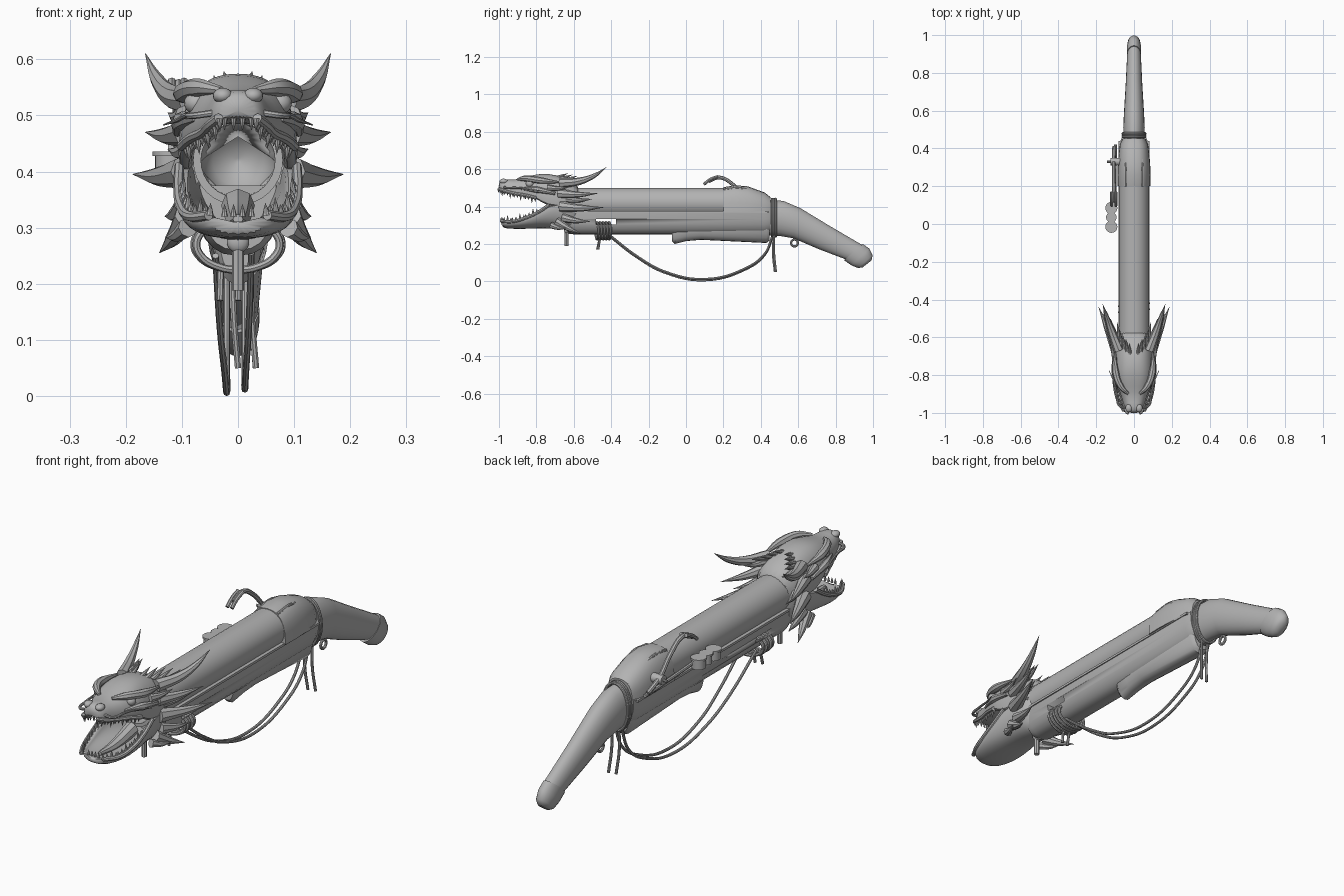
import bpy, bmesh, math
from mathutils import Vector, Matrix

cube = bpy.data.objects.get("Cube")
if cube:
    bpy.data.objects.remove(cube, do_unlink=True)

grey = bpy.data.materials.new("plain_grey")
grey.use_nodes = True
grey.diffuse_color = (0.45, 0.45, 0.45, 1)
grey.node_tree.nodes["Principled BSDF"].inputs["Base Color"].default_value = (0.45, 0.45, 0.45, 1)


def finish(name, mesh, angle=40):
    mesh.materials.clear()
    mesh.materials.append(grey)
    mesh.shade_smooth()
    mesh.set_sharp_from_angle(angle=math.radians(angle))
    ob = bpy.data.objects.new(name, mesh)
    bpy.context.collection.objects.link(ob)
    return ob


def from_bm(name, bm, angle=40):
    bmesh.ops.recalc_face_normals(bm, faces=bm.faces)
    mesh = bpy.data.meshes.new(name)
    bm.to_mesh(mesh)
    bm.free()
    return finish(name, mesh, angle)


def loft(name, rings, angle=40, subdiv=0):
    bm = bmesh.new()
    rows = [[bm.verts.new(p) for p in r] for r in rings]
    n = len(rows[0])
    for a, b in zip(rows, rows[1:]):
        for i in range(n):
            j = (i + 1) % n
            bm.faces.new((a[i], a[j], b[j], b[i]))
    bm.faces.new(rows[0])
    bm.faces.new(rows[-1])
    ob = from_bm(name, bm, angle)
    if subdiv:
        ob.modifiers.new("smooth", "SUBSURF").levels = subdiv
    return ob


def power(v, e=2.5):
    return math.copysign(abs(v) ** (2 / e), v)


def arch(y, w, edge, crown, inner=None, n=12):
    """Half-round section from its edge height to its crown, hollow if inner is given."""
    angles = [math.pi * i / n for i in range(n + 1)]
    pts = [Vector((w * power(math.cos(a)), y, edge + (crown - edge) * power(math.sin(a)))) for a in angles]
    if inner is not None:
        pts += [Vector((0.78 * w * math.cos(a), y, edge + (crown - edge) * inner * math.sin(a)))
                for a in reversed(angles)]
    return pts


def oval(ty, tz, by, bz, w, n=20):
    """Closed section spanning a top point and a bottom point."""
    top, bot = Vector((0, ty, tz)), Vector((0, by, bz))
    mid, half = (top + bot) / 2, (top - bot) / 2
    return [mid + half * math.sin(a) + Vector((w * math.cos(a), 0, 0))
            for a in (2 * math.pi * i / n for i in range(n))]


def tube(name, pts, radius, taper=None, cyclic=False, sides=2):
    """Round strand through points, with optional radius factor per point."""
    cu = bpy.data.curves.new(name, "CURVE")
    cu.dimensions = "3D"
    cu.bevel_depth, cu.bevel_resolution = radius, sides
    cu.resolution_u, cu.use_fill_caps = 6, True
    sp = cu.splines.new("BEZIER")
    sp.bezier_points.add(len(pts) - 1)
    sp.use_cyclic_u = cyclic
    for i, (bp, p) in enumerate(zip(sp.bezier_points, pts)):
        bp.co = p
        bp.handle_left_type = bp.handle_right_type = "AUTO"
        bp.radius = taper[i] if taper else 1
    tmp = bpy.data.objects.new(name + "_path", cu)
    bpy.context.collection.objects.link(tmp)
    bpy.context.view_layer.update()
    mesh = bpy.data.meshes.new_from_object(tmp.evaluated_get(bpy.context.evaluated_depsgraph_get()))
    bpy.data.objects.remove(tmp)
    return finish(name, mesh)


def spike(name, base, tip, r, lift=0.0):
    base, tip = Vector(base), Vector(tip)
    mid = (base + tip) / 2 - Vector((0, 0, lift))
    return tube(name, [base, mid, tip], r, [1, 0.6, 0.03])


def ball(name, pos, size):
    bm = bmesh.new()
    bmesh.ops.create_uvsphere(bm, u_segments=16, v_segments=10, radius=1,
                              matrix=Matrix.LocRotScale(Vector(pos), None, Vector(size)))
    return from_bm(name, bm)


def box(name, lo, hi):
    lo, hi = Vector(lo), Vector(hi)
    bm = bmesh.new()
    bmesh.ops.create_cube(bm, size=1, matrix=Matrix.LocRotScale((lo + hi) / 2, None, hi - lo))
    return from_bm(name, bm)


def disc(name, pos, r, depth, axis):
    bm = bmesh.new()
    rot = Matrix.Rotation(math.pi / 2, 4, axis) if axis else Matrix()
    bmesh.ops.create_cone(bm, cap_ends=True, segments=20, radius1=r, radius2=r, depth=depth,
                          matrix=Matrix.Translation(pos) @ rot)
    return from_bm(name, bm)


# Barrel, turned with an open bore
prof = [(0.2, 0.08), (-0.7, 0.08), (-0.7, 0.066), (-0.5, 0.064), (-0.46, 0.045), (-0.44, 0.004)]
loft("barrel", [[Vector((r * math.cos(a), y, 0.42 + r * math.sin(a)))
                 for a in (math.tau * i / 32 for i in range(32))] for y, r in prof])

# Stock, with a slot for the cord
stock = loft("stock", [arch(y, w, 0.375, z) for y, w, z in
                       [(-0.63, 0.068, 0.26), (-0.6, 0.076, 0.25), (0.42, 0.078, 0.25), (0.452, 0.068, 0.26)]])
cutter = box("slot_cutter", (-0.2, -0.48, 0.305), (0.2, -0.375, 0.332))
cutter.hide_render = True
cutter.hide_set(True)
cut = stock.modifiers.new("slot", "BOOLEAN")
cut.object, cut.solver = cutter, "EXACT"
loft("lower_housing", [arch(y, w, 0.32, z) for y, w, z in
                       [(-0.075, 0.035, 0.215), (-0.06, 0.045, 0.2), (0.0, 0.05, 0.215),
                        (0.08, 0.052, 0.222), (0.43, 0.056, 0.205), (0.447, 0.045, 0.22)]])
box("stock_rail", (-0.081, -0.6, 0.365), (0.081, 0.44, 0.375))

# Breech block and its ridges
loft("breech_block", [arch(y, w, 0.37, z) for y, w, z in
                      [(0.2, 0.086, 0.503), (0.26, 0.088, 0.514), (0.33, 0.085, 0.508),
                       (0.42, 0.075, 0.475), (0.452, 0.06, 0.45)]])
for s in (-1, 1):
    tube("breech_ridge", [(s * 0.045, 0.2, 0.49), (s * 0.045, 0.3, 0.496), (s * 0.035, 0.45, 0.435)], 0.006)

# Grip and end cap
loft("grip", [oval(*r) for r in
              [(0.44, 0.435, 0.44, 0.245, 0.054), (0.52, 0.43, 0.5, 0.243, 0.057), (0.61, 0.392, 0.575, 0.23, 0.053),
               (0.77, 0.295, 0.71, 0.172, 0.044), (0.955, 0.187, 0.855, 0.117, 0.036)]], 60)
loft("grip_cap", [oval(*r) for r in
                  [(0.945, 0.2, 0.845, 0.113, 0.038), (0.98, 0.175, 0.885, 0.085, 0.038),
                   (0.998, 0.14, 0.92, 0.071, 0.033), (0.992, 0.112, 0.945, 0.075, 0.02)]], 60)
circle = [math.tau * i / 12 for i in range(12)]
tube("grip_ring", [(0, 0.58 + 0.018 * math.cos(a), 0.205 + 0.018 * math.sin(a)) for a in circle], 0.006, cyclic=True)

# Cord: windings, hanging strands and loose tails
for i in range(3):
    tube("grip_winding", [(0.06 * math.cos(a), 0.46 + 0.01 * i, 0.34 + 0.101 * math.sin(a)) for a in circle],
         0.006, cyclic=True)
for i in range(5):
    tube("stock_winding", [((0.074 + 0.004 * (i % 2)) * math.cos(a), -0.475 + 0.016 * i + 0.008 * math.cos(a),
                            0.27 + 0.045 * math.sin(a)) for a in circle], 0.007, cyclic=True)
for x, lift in ((-0.02, 0), (0.012, 0.006)):
    tube("hanging_cord", [(x * k, y, z + lift) for k, y, z in
                          [(2, -0.42, 0.25), (1.6, -0.25, 0.12), (1.2, -0.11, 0.045), (1, 0.1, 0.006),
                           (1, 0.31, 0.06), (1, 0.42, 0.14), (1, 0.465, 0.245)]], 0.006)
    tube("rear_tail", [(x + 0.01, 0.47, 0.26), (x + 0.012, 0.465 + lift, 0.15), (x + 0.02, 0.475 + lift, 0.05)], 0.006)
    tube("front_tail", [(x - 0.01, -0.46, 0.235), (x - 0.012, -0.475 + lift, 0.17)], 0.006)

# Ramrod with hooked peg
tube("ramrod", [(0, -0.3, 0.262), (0, -0.64, 0.262)], 0.01)
ball("ramrod_knob", (0, -0.64, 0.275), (0.02, 0.012, 0.02))
tube("ramrod_peg", [(0, -0.638, 0.27), (0, -0.638, 0.188)], 0.011)

# Match lever, pivot and priming pan on the right side
tube("match_lever", [(-0.105, 0.41, 0.4), (-0.107, 0.33, 0.44), (-0.107, 0.26, 0.51), (-0.106, 0.18, 0.555),
                     (-0.105, 0.12, 0.535)], 0.01)
for x in (-0.118, -0.096):
    tube("match_clamp", [(x, 0.17, 0.56), (x, 0.13, 0.545), (x, 0.095, 0.518)], 0.008)
disc("lever_pivot", (-0.1, 0.33, 0.43), 0.02, 0.05, "Y")
tube("lever_pin", [(-0.09, 0.33, 0.43), (-0.142, 0.33, 0.43)], 0.006)
tube("lever_link", [(-0.098, 0.42, 0.39), (-0.1, 0.25, 0.4), (-0.1, 0.08, 0.41)], 0.008)
for y, r in ((-0.015, 0.028), (0.035, 0.024), (0.085, 0.028)):
    disc("priming_pan", (-0.12, y, 0.412), r, 0.04, None)
    disc("pan_rim", (-0.12, y, 0.432), r + 0.004, 0.008, None)

# Beast head: upper skull and lower jaw
upper = [(-0.56, 0.088, 0.41, 0.505, 0.8), (-0.65, 0.104, 0.4, 0.56, 0.72), (-0.74, 0.11, 0.395, 0.579, 0.6),
         (-0.8, 0.106, 0.445, 0.574, 0.45), (-0.86, 0.088, 0.46, 0.558, 0.3), (-0.92, 0.066, 0.47, 0.54, 0.2),
         (-0.97, 0.052, 0.483, 0.55, 0.1), (-1.003, 0.036, 0.495, 0.537, 0.05)]
lower = [(-0.56, 0.085, 0.42, 0.27, 0.85), (-0.65, 0.102, 0.42, 0.277, 0.85), (-0.73, 0.11, 0.41, 0.283, 0.82),
         (-0.79, 0.112, 0.37, 0.283, 0.75), (-0.86, 0.107, 0.338, 0.28, 0.55), (-0.93, 0.09, 0.32, 0.28, 0.4),
         (-0.99, 0.055, 0.322, 0.285, 0.2)]
loft("upper_skull", [arch(*r) for r in upper], 70, 1)
loft("lower_jaw", [arch(*r) for r in lower], 70, 1)
tube("tongue", [(0, -0.72, 0.34), (0, -0.85, 0.312), (0, -0.94, 0.315)], 0.03, [1, 0.7, 0.3])
for s in (-1, 1):
    # Eyes, brows, nostrils and lips
    ball("eye", (s * 0.074, -0.835, 0.522), (0.022, 0.022, 0.02))
    tube("brow", [(s * 0.03, -0.9, 0.545), (s * 0.07, -0.86, 0.55), (s * 0.098, -0.78, 0.54), (s * 0.1, -0.68, 0.53)],
         0.018, [0.4, 0.9, 1, 0.3])
    tube("cheek", [(s * 0.075, -0.88, 0.495), (s * 0.1, -0.8, 0.49), (s * 0.108, -0.7, 0.47)], 0.017, [0.4, 1, 0.5])
    ball("nostril", (s * 0.027, -0.975, 0.535), (0.018, 0.022, 0.014))
    for name, rows in (("upper_lip", upper[3:]), ("lower_lip", lower[2:])):
        tube(name, [(s * r[1] * 0.95, r[0], r[2]) for r in rows], 0.009)
    # Horns, frill spikes and crest
    tube("horn", [(s * 0.08, -0.67, 0.525), (s * 0.118, -0.57, 0.535), (s * 0.145, -0.49, 0.565),
                  (s * 0.165, -0.425, 0.61)], 0.027, [1, 0.75, 0.45, 0.03])
    for bx, by, bz, tx, ty, tz, r in [
            (0.09, -0.68, 0.47, 0.165, -0.47, 0.47, 0.026), (0.092, -0.67, 0.4, 0.187, -0.44, 0.395, 0.03),
            (0.09, -0.66, 0.34, 0.13, -0.51, 0.32, 0.024), (0.09, -0.69, 0.32, 0.14, -0.56, 0.255, 0.024),
            (0.09, -0.72, 0.3, 0.13, -0.64, 0.283, 0.018), (0.07, -0.64, 0.52, 0.09, -0.52, 0.54, 0.018),
            (0.085, -0.64, 0.44, 0.125, -0.5, 0.44, 0.02), (0.095, -0.74, 0.5, 0.125, -0.62, 0.505, 0.018)]:
        spike("frill_spike", (s * bx, by, bz), (s * tx, ty, tz), r, 0.006)
    for i in range(4):
        spike("crest_spike", (s * (0.02 + 0.015 * i), -0.7 + 0.02 * i, 0.55 - 0.006 * i),
              (s * (0.025 + 0.018 * i), -0.63 + 0.025 * i, 0.578 - 0.007 * i), 0.012)
    # Whiskers
    tube("whisker", [(s * 0.04, -0.97, 0.505), (s * 0.075, -0.965, 0.5), (s * 0.092, -0.9, 0.5),
                     (s * 0.108, -0.83, 0.492), (s * 0.133, -0.775, 0.483)], 0.006, [1, 1, 0.9, 0.7, 0.2])
    # Teeth follow the jaw edges
    for name, rows, d in (("upper_tooth", upper[3:], -1), ("lower_tooth", lower[3:], 1)):
        for a, b in zip(rows, rows[1:]):
            for t in (0.1, 0.4, 0.7, 0.97):
                y, w, z = (a[k] + (b[k] - a[k]) * t for k in range(3))
                size = 0.034 if t == 0.4 else 0.022
                spike(name, (s * w * 0.9, y, z), (s * w * 0.87, y, z + d * size), 0.007)
    for name, y, z, d in (("front_upper_tooth", -0.99, 0.495, -1), ("front_lower_tooth", -0.98, 0.32, 1)):
        for x in (0.008, 0.024):
            spike(name, (s * x, y, z), (s * x, y, z + d * 0.022), 0.006)
